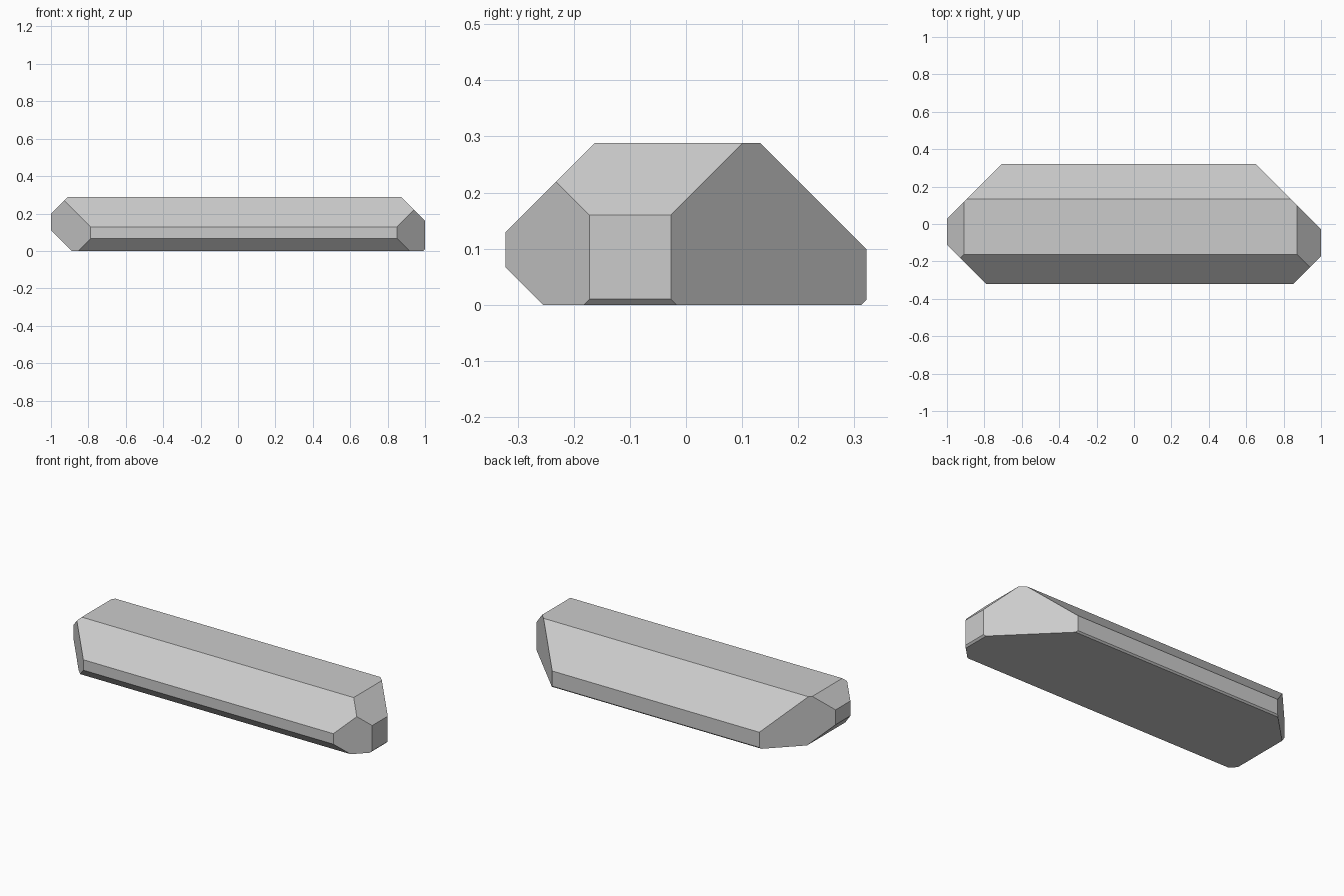
import bpy, bmesh
from mathutils import Vector

if "Cube" in bpy.data.objects:
    bpy.data.objects.remove(bpy.data.objects["Cube"])

# Half-spaces n.p <= d that chamfer the bar
CHAMFERS = [
    # vertical corner cuts
    ((1, 1, 0), 0.973), ((1, -1, 0), 1.172), ((-1, 1, 0), 1.028), ((-1, -1, 0), 1.11),
    # end top and bottom cuts
    ((1, 0, 1), 1.16), ((1, 0, -1), 0.99), ((-1, 0, 1), 1.198), ((-1, 0, -1), 0.89),
    # long edge cuts
    ((0, 1, 1), 0.421), ((0, -1, 1), 0.451), ((0, 1, -1), 0.313), ((0, -1, -1), 0.255),
]

# Starting block
bm = bmesh.new()
bmesh.ops.create_cube(bm, size=1)
for v in bm.verts:
    v.co = Vector((v.co.x * 2, v.co.y * 0.644, (v.co.z + 0.5) * 0.288))

# Slice off each chamfer and cap the opening
for n, d in CHAMFERS:
    n = Vector(n)
    bmesh.ops.bisect_plane(
        bm, geom=bm.verts[:] + bm.edges[:] + bm.faces[:], dist=1e-5,
        plane_co=n * d / n.length_squared, plane_no=n.normalized(), clear_outer=True)
    rim = [e for e in bm.edges if e.is_boundary]
    if rim:
        bmesh.ops.contextual_create(bm, geom=rim)
bmesh.ops.recalc_face_normals(bm, faces=bm.faces[:])

mesh = bpy.data.meshes.new("chamfered_bar")
bm.to_mesh(mesh)
bm.free()
bar = bpy.data.objects.new("chamfered_bar", mesh)
bpy.context.collection.objects.link(bar)
